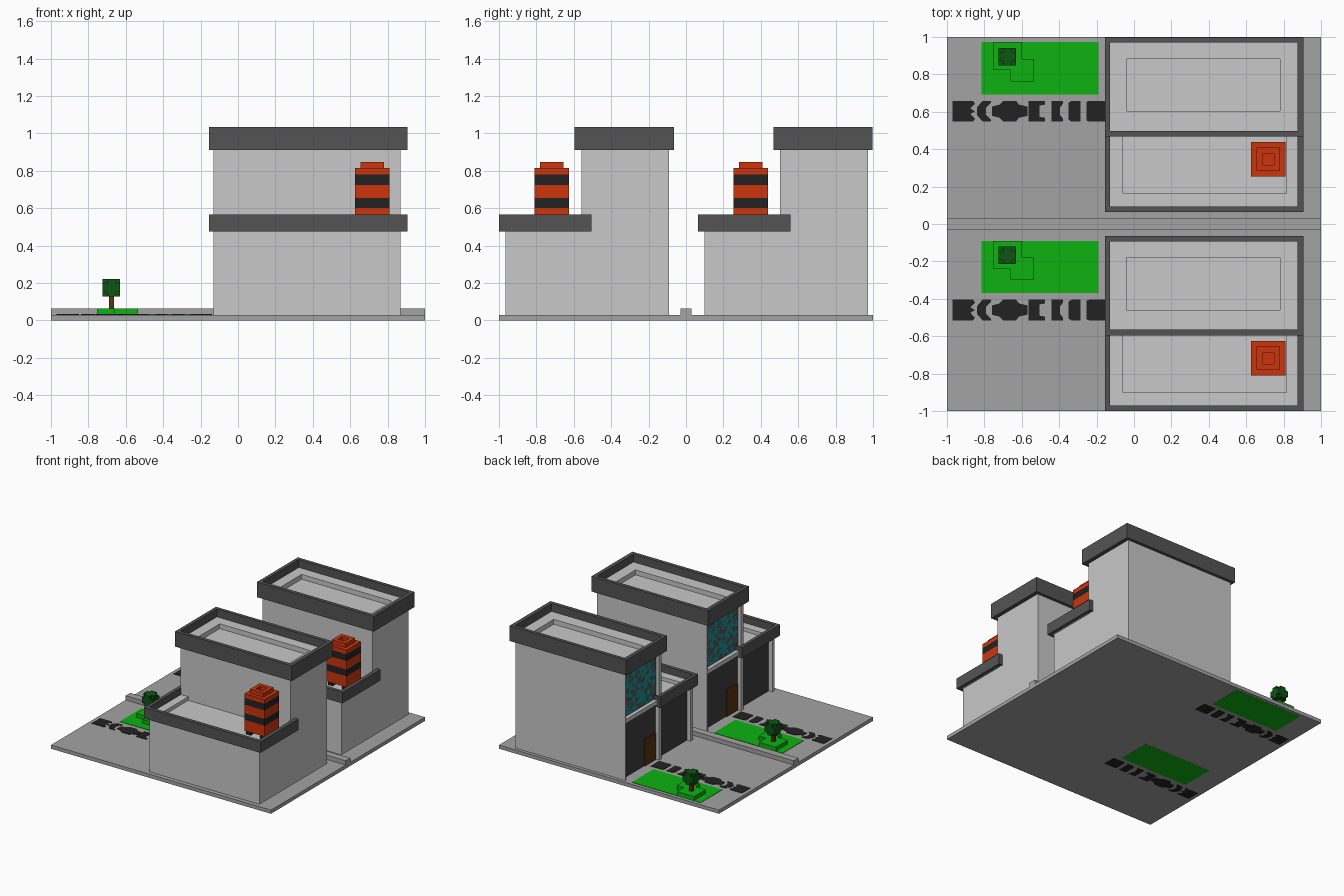
import bpy, bmesh, math

if "Cube" in bpy.data.objects:
    bpy.data.objects.remove(bpy.data.objects["Cube"])


def material(name, rgb):
    m = bpy.data.materials.new(name)
    m.diffuse_color = (*rgb, 1)
    m.use_nodes = True
    m.node_tree.nodes["Principled BSDF"].inputs["Base Color"].default_value = m.diffuse_color
    return m


WALL = material("light wall", (0.58, 0.58, 0.58))
PAVE = material("paving grey", (0.37, 0.37, 0.37))
TRIM = material("roof trim grey", (0.088, 0.088, 0.088))
DARK = material("facade grey", (0.05, 0.05, 0.05))
ORANGE = material("tank orange", (0.60, 0.036, 0.004))
BLACK = material("stone black", (0.016, 0.016, 0.016))
GRASS = material("grass green", (0.004, 0.45, 0.005))
LEAF = material("leaf green", (0.004, 0.09, 0.006))
WOOD = material("wood brown", (0.10, 0.035, 0.006))
TEAL = material("glass teal", (0.01, 0.30, 0.32))


def finish(bm, name, *mats):
    me = bpy.data.meshes.new(name)
    bmesh.ops.recalc_face_normals(bm, faces=bm.faces)
    bm.to_mesh(me)
    bm.free()
    for m in mats:
        me.materials.append(m)
    ob = bpy.data.objects.new(name, me)
    bpy.context.collection.objects.link(ob)
    return ob


def boxes(name, mat, *specs):
    """Each spec is x0, x1, y0, y1, z0, z1."""
    bm = bmesh.new()
    for x0, x1, y0, y1, z0, z1 in specs:
        for v in bmesh.ops.create_cube(bm, size=1)["verts"]:
            v.co = (x1 if v.co.x > 0 else x0, y1 if v.co.y > 0 else y0,
                    z1 if v.co.z > 0 else z0)
    return finish(bm, name, mat)


def prism(name, mat, outlines, z0, z1):
    """Extrude flat outlines from z0 to z1."""
    bm = bmesh.new()
    for pts in outlines:
        f = bm.faces.new([bm.verts.new((x, y, z0)) for x, y in pts])
        top = bmesh.ops.extrude_face_region(bm, geom=[f])["geom"]
        for v in top:
            if isinstance(v, bmesh.types.BMVert):
                v.co.z = z1
    return finish(bm, name, mat)


def ring(name, mat, outer, inner, z0, z1):
    """Rectangular frame; outer and inner are x0, x1, y0, y1."""
    bm = bmesh.new()
    loops = []
    for z in (z0, z1):
        for x0, x1, y0, y1 in (outer, inner):
            loops.append([bm.verts.new((x, y, z)) for x, y in
                          ((x0, y0), (x1, y0), (x1, y1), (x0, y1))])
    lo, li, to, ti = loops
    for a, b in ((lo, li), (to, ti), (lo, to), (li, ti)):
        for i in range(4):
            j = (i + 1) % 4
            bm.faces.new((a[i], a[j], b[j], b[i]))
    return finish(bm, name, mat)


def window(name):
    """Patterned glass: grid of faces, teal or grey by a wave rule."""
    bm = bmesh.new()
    bmesh.ops.create_grid(bm, x_segments=24, y_segments=22, size=0.5)
    for v in bm.verts:
        v.co = (-0.1, -0.315 + v.co.x * 0.43, 0.72 + v.co.y * 0.40)
    for f in bm.faces:
        c = f.calc_center_median()
        wave = math.sin(62 * c.y + 1.5 * math.sin(31 * c.z)) \
            * math.sin(58 * c.z + 1.5 * math.sin(37 * c.y))
        f.material_index = 0 if wave > -0.05 else 1
    return finish(bm, name, TEAL, TRIM)


def stones():
    """Stepping stones: half profiles (x, half width) mirrored across the path."""
    halves = [
        [(-.97, .055), (-.935, .055), (-.925, .055), (-.86, .055), (-.85, .04), (-.875, .015), (-.85, 0)],
        [(-.84, .02), (-.81, .055), (-.765, .055), (-.765, .045), (-.79, .02), (-.79, 0)],
        [(-.76, .025), (-.72, .035), (-.70, .055), (-.63, .055), (-.615, .035), (-.57, .025)],
        [(-.565, .055), (-.475, .055), (-.475, .035), (-.505, .03), (-.505, 0)],
        [(-.44, .055), (-.38, .055), (-.38, .04), (-.395, .02)],
        [(-.35, .045), (-.335, .055), (-.285, .055), (-.285, 0)],
        [(-.255, .05), (-.24, .055), (-.14, .055)],
    ]
    out = []
    for h in halves:
        low = [(x, -.46 - w) for x, w in reversed(h) if w > 0]
        out.append([(x, -.46 + w) for x, w in h] + low)
    return out


def house(tag):
    n = lambda s: s + tag
    made = []
    add = made.append
    # wall blocks, thin side returns and lintels around the recessed facade
    add(boxes(n("tall_block"), WALL, (-.09, .87, -.56, -.09, .03, .93),
              (-.13, -.09, -.10, -.09, .03, .93), (-.13, -.09, -.56, -.09, .90, .93)))
    add(boxes(n("low_block"), WALL, (-.09, .87, -.965, -.56, .03, .48),
              (-.13, -.09, -.965, -.56, .46, .48)))
    add(boxes(n("facade_columns"), WALL, (-.13, -.09, -.56, -.53, .03, .91),
              (-.13, -.09, -.965, -.935, .03, .47)))
    add(boxes(n("window_sill"), WALL, (-.13, -.09, -.53, -.10, .495, .53)))
    # facade cladding, door and patterned window
    add(boxes(n("facade_panels"), DARK, (-.097, -.088, -.53, -.10, .03, .50),
              (-.097, -.088, -.935, -.56, .03, .465)))
    add(boxes(n("door"), WOOD, (-.105, -.096, -.525, -.38, .03, .25)))
    add(window(n("patterned_window")))
    # stepped roofs and parapets
    add(ring(n("tall_roof"), WALL, (-.13, .88, -.57, -.085), (-.04, .78, -.46, -.18), .925, .97))
    add(ring(n("low_roof"), WALL, (-.13, .88, -.97, -.55), (-.06, .815, -.90, -.56), .475, .51))
    add(ring(n("tall_parapet"), TRIM, (-.155, .905, -.595, -.065), (-.127, .873, -.565, -.093), .91, 1.035))
    add(ring(n("low_parapet"), TRIM, (-.155, .905, -1.0, -.505), (-.127, .873, -.97, -.515), .475, .565))
    # striped water tank on feet
    t = (.625, .81, -.81, -.625)
    add(boxes(n("tank_body"), ORANGE, (*t, .51, .60), (*t, .655, .725), (*t, .78, .815)))
    add(boxes(n("tank_stripes"), BLACK, (*t, .60, .655), (*t, .725, .78)))
    add(boxes(n("tank_feet"), BLACK, *[(x, x + .04, y, y + .04, .475, .51)
                                       for x in (.635, .76) for y in (-.80, -.675)]))
    add(ring(n("tank_cap"), ORANGE, (.655, .78, -.78, -.655), (.687, .748, -.748, -.687), .81, .848))
    # lawn, mound, path
    add(boxes(n("lawn"), GRASS, (-.815, -.19, -.37, -.09, -.001, .033)))
    mound = [(-.755, -.09), (-.6, -.09), (-.6, -.18), (-.535, -.18),
             (-.535, -.30), (-.66, -.30), (-.66, -.24), (-.755, -.24)]
    add(prism(n("mound"), GRASS, [mound], .03, .065))
    add(prism(n("stepping_stones"), BLACK, stones(), -.001, .033))
    # tree with a notched block crown
    cx, cy, cz, r, s = -.677, -.168, .175, .047, .024
    add(boxes(n("tree_trunk"), WOOD, (cx - .014, cx + .014, cy - .014, cy + .014, .06, .14)))
    add(boxes(n("tree_crown"), LEAF, *[
        (cx - a, cx + a, cy - b, cy + b, cz - c, cz + c)
        for a, b, c in ((r, r, s), (r, s, r), (s, r, r))]))
    return made


# shared ground slab and dividing wall
boxes("ground_slab", PAVE, (-1, 1, -1, 1, 0, .03))
boxes("dividing_wall", PAVE, (-1, 1, -.03, .03, .03, .065))

# two identical houses side by side
house("_front")
for part in house("_back"):
    part.location.y = 1.063
